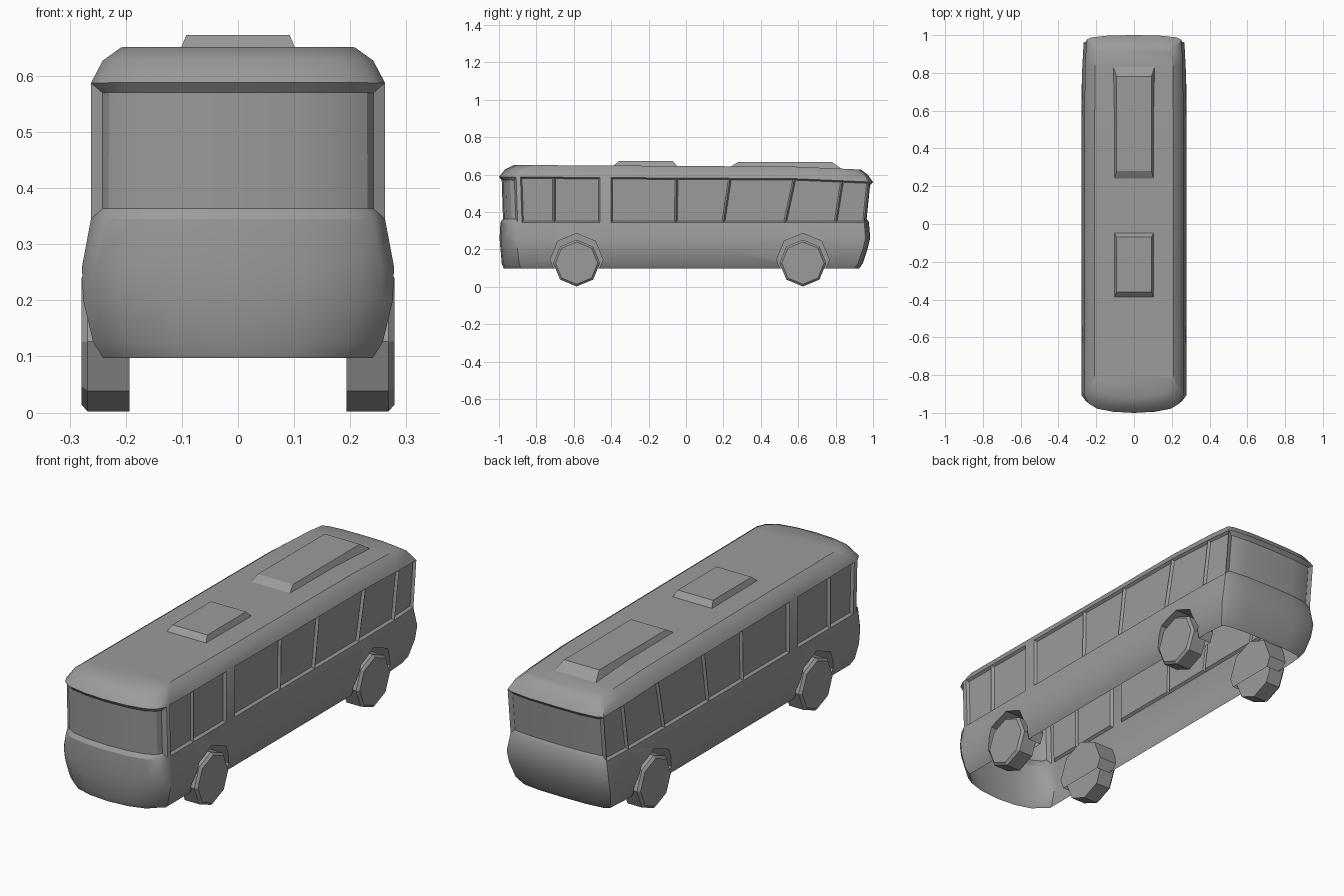
import bpy, bmesh, math

cube = bpy.data.objects.get("Cube")
if cube:
    bpy.data.objects.remove(cube, do_unlink=True)

grey = bpy.data.materials.new("plain grey")
grey.use_nodes = True
grey.diffuse_color = (0.33, 0.33, 0.33, 1)
grey.node_tree.nodes["Principled BSDF"].inputs["Base Color"].default_value = (0.33, 0.33, 0.33, 1)


def loft(bm, rings):
    """Join equal closed rings with quads; return vertex rows and face rows."""
    rows = [[bm.verts.new(p) for p in ring] for ring in rings]
    n = len(rows[0])
    faces = [[bm.faces.new((a[i], a[(i + 1) % n], b[(i + 1) % n], b[i])) for i in range(n)]
             for a, b in zip(rows, rows[1:])]
    return rows, faces


def finish(bm, name, angle=None):
    bmesh.ops.recalc_face_normals(bm, faces=bm.faces[:])
    mesh = bpy.data.meshes.new(name)
    bm.to_mesh(mesh)
    bm.free()
    mesh.materials.append(grey)
    ob = bpy.data.objects.new(name, mesh)
    bpy.context.collection.objects.link(ob)
    if angle:
        smooth(ob, angle)
    return ob


def select(ob):
    bpy.ops.object.select_all(action='DESELECT')
    ob.select_set(True)
    bpy.context.view_layer.objects.active = ob


def smooth(ob, angle):
    select(ob)
    bpy.ops.object.shade_smooth_by_angle(angle=math.radians(angle))


def prism(name, sections, cy, cz, side, angle=None):
    """Octagonal solid along x from (x, radius) sections."""
    bm = bmesh.new()
    rings = [[(side * x, cy + r * math.sin(k * math.pi / 4), cz + r * math.cos(k * math.pi / 4))
              for k in range(8)] for x, r in sections]
    rows, _ = loft(bm, rings)
    bm.faces.new(rows[0])
    bm.faces.new(rows[-1])
    return finish(bm, name, angle)


# Body levels: height, half width, front y, rear y, front roundness
LEVELS = [
    (0.097, 0.240, -0.975, 0.925, 1.5),
    (0.125, 0.258, -0.985, 0.945, 1.4),
    (0.200, 0.276, -0.992, 0.970, 1.3),
    (0.260, 0.278, -0.997, 0.985, 1.2),
    (0.345, 0.262, -0.992, 0.978, 1.0),
    (0.588, 0.262, -1.000, 1.000, 1.0),
    (0.628, 0.241, -0.968, 0.970, 1.0),
    (0.652, 0.208, -0.920, 0.935, 1.0),
]
# Side pillar positions at the sill, and how far each leans back at the top
PILLARS = [(-0.706, 0), (-0.46, 0), (-0.40, 0), (-0.055, 0.005),
           (0.20, 0.035), (0.53, 0.05), (0.80, 0.035)]


def body_ring(z, w, front, rear, c):
    half = [(0, front), (0.42 * w, front + 0.006 * c),
            (0.74 * w, front + 0.022 * c), (0.92 * w, front + 0.05 * c),
            (w, front + 0.092), (w, front + 0.115)]
    half += [(w * (0.99 if y > 0.7 else 1), y + (lean if z > 0.5 else 0)) for y, lean in PILLARS]
    half += [(0.96 * w, rear - 0.025), (0.86 * w, rear - 0.012), (0.5 * w, rear - 0.002), (0, rear)]
    full = half + [(-x, y) for x, y in half[-2:0:-1]]

    def droop(y):
        return (0.006 * (y + 1) + 0.04 * max(0, y - 0.6)) if z > 0.5 else 0
    return [(x, y, z - droop(y)) for x, y in full]


# Body shell
bm = bmesh.new()
rows, faces = loft(bm, [body_ring(*level) for level in LEVELS])
n = len(rows[0])
h = n // 2
for row in (rows[0], rows[-1]):
    bm.faces.new((row[0], row[1], row[n - 1]))
    for i in range(1, h - 1):
        bm.faces.new((row[i], row[i + 1], row[n - i - 1], row[n - i]))
    bm.faces.new((row[h - 1], row[h], row[h + 1]))
bmesh.ops.recalc_face_normals(bm, faces=bm.faces[:])

# Recessed glazing: windscreen, rear window, side windows
band = faces[4]


def both(indices):
    return [band[i] for i in indices] + [band[n - 1 - i] for i in indices]


for group in (both(range(4)), both(range(h - 3, h))):
    bmesh.ops.inset_region(bm, faces=group, thickness=0.018, depth=-0.014, use_even_offset=True)
sides = both([i for i in range(5, h - 3) if i != 7])
bmesh.ops.inset_individual(bm, faces=sides, thickness=0.008, depth=-0.012, use_even_offset=True)
body = finish(bm, "body")

# Wheels and wheel wells
for place, y in (("front", -0.585), ("rear", 0.625)):
    for label, side in (("left", 1), ("right", -1)):
        prism(f"{place}_{label}_wheel", [(0.193, 0.125), (0.268, 0.125), (0.279, 0.113)],
              y, 0.127, side, 25)
        well = prism("wheel_well_cutter", [(0.17, 0.141), (0.35, 0.141)], y, 0.145, side)
        well.hide_render = True
        select(body)
        cut = body.modifiers.new("well", 'BOOLEAN')
        cut.operation = 'DIFFERENCE'
        cut.solver = 'EXACT'
        cut.object = well
        bpy.ops.object.modifier_apply(modifier=cut.name)
        bpy.data.objects.remove(well, do_unlink=True)

# Open underside
bm = bmesh.new()
bm.from_mesh(body.data)
floor = [f for f in bm.faces if all(abs(v.co.z - LEVELS[0][0]) < 1e-4 for v in f.verts)]
bmesh.ops.delete(bm, geom=floor, context='FACES')
bm.to_mesh(body.data)
bm.free()
smooth(body, 32)


# Roof units
def roof_unit(name, base, top, z_top):
    bm = bmesh.new()
    rings = [[(-w, a, z), (w, a, z), (w, b, z), (-w, b, z)]
             for w, (a, b), z in ((0.112, base, 0.625), (0.092, top, z_top))]
    rows, _ = loft(bm, rings)
    bm.faces.new(rows[-1])
    finish(bm, name)


roof_unit("front_roof_unit", (-0.41, -0.03), (-0.36, -0.07), 0.673)
roof_unit("rear_roof_unit", (0.21, 0.84), (0.28, 0.78), 0.668)
